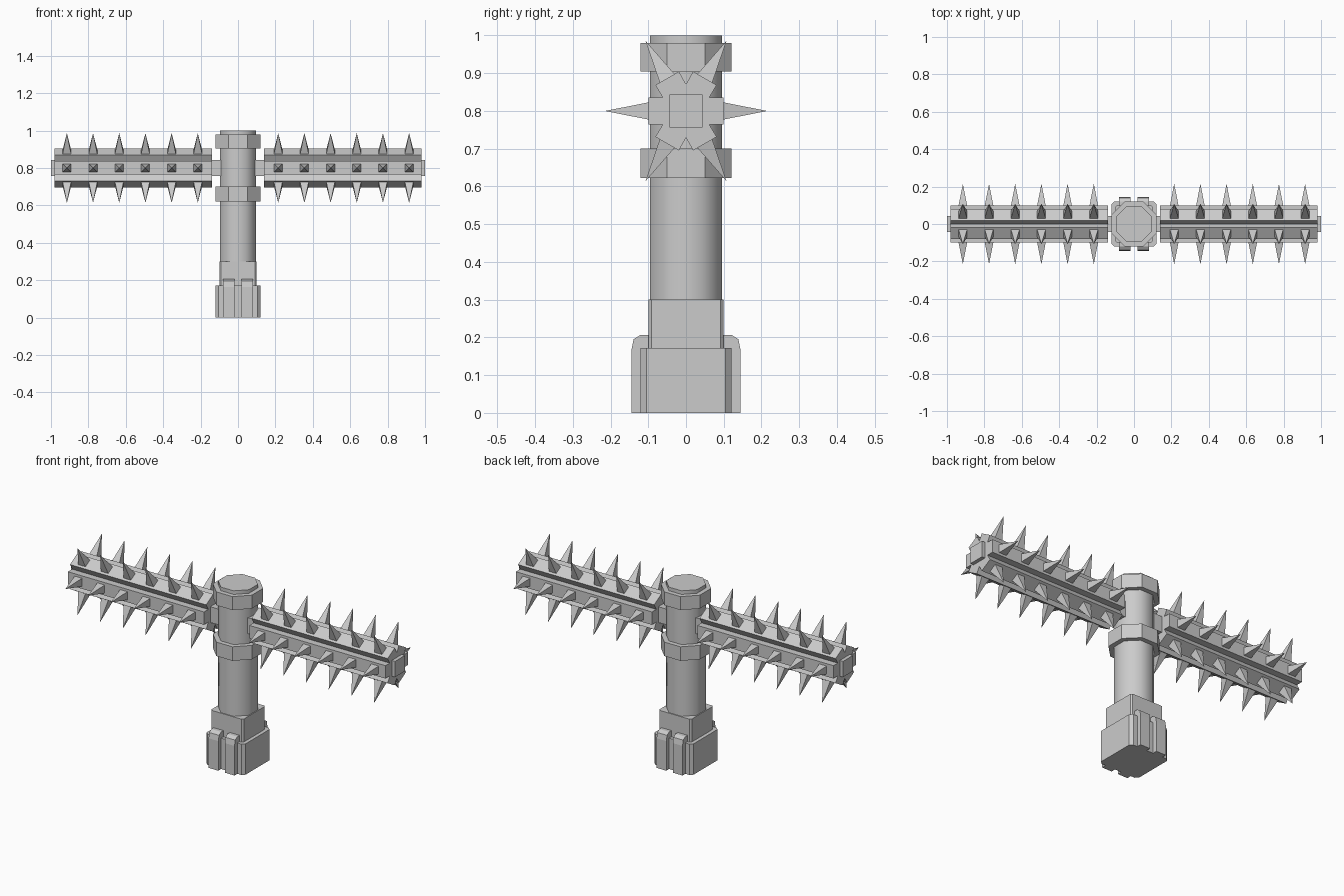
import bpy, bmesh, math
from mathutils import Matrix, Vector

if "Cube" in bpy.data.objects:
    bpy.data.objects.remove(bpy.data.objects["Cube"])


def finish(name, bm, smooth=False):
    bmesh.ops.recalc_face_normals(bm, faces=bm.faces[:])
    me = bpy.data.meshes.new(name)
    bm.to_mesh(me)
    bm.free()
    ob = bpy.data.objects.new(name, me)
    bpy.context.collection.objects.link(ob)
    if smooth:
        bpy.ops.object.select_all(action='DESELECT')
        ob.select_set(True)
        bpy.context.view_layer.objects.active = ob
        bpy.ops.object.shade_smooth_by_angle(angle=math.radians(50))
    return ob


def prism(name, points, vec, smooth=False):
    """Extrude a closed 3D outline along a vector."""
    bm = bmesh.new()
    face = bm.faces.new([bm.verts.new(p) for p in points])
    res = bmesh.ops.extrude_face_region(bm, geom=[face], use_keep_orig=True)
    verts = [g for g in res["geom"] if isinstance(g, bmesh.types.BMVert)]
    bmesh.ops.translate(bm, verts=verts, vec=vec)
    return finish(name, bm, smooth)


def octagon(name, apothem, z0, z1, smooth=False):
    r = apothem / math.cos(math.pi / 8)
    pts = [(r * math.cos((k + .5) * math.pi / 4), r * math.sin((k + .5) * math.pi / 4), z0)
           for k in range(8)]
    return prism(name, pts, (0, 0, z1 - z0), smooth)


def chamfered_block(name, half, cut, z0, z1):
    a, b = half, half - cut
    pts = [(a, -b), (a, b), (b, a), (-b, a), (-a, b), (-a, -b), (-b, -a), (b, -a)]
    return prism(name, [(x, y, z0) for x, y in pts], (0, 0, z1 - z0))


AXIS_Z = 0.80

# post and collars
octagon("post", 0.095, 0.25, 1.0, smooth=True)
octagon("lower_collar", 0.12, 0.622, 0.70)
octagon("upper_collar", 0.12, 0.905, 0.98)

# foot: neck, block and raised straps front to back
chamfered_block("neck", 0.10, 0.008, 0.15, 0.30)
chamfered_block("base_block", 0.12, 0.015, 0.0, 0.172)
strap = [(-.145, 0), (.145, 0), (.145, .165), (.139, .195), (.12, .207),
         (-.12, .207), (-.139, .195), (-.145, .165)]
for side, x0 in (("left", -0.08), ("right", 0.02)):
    prism("base_strap_" + side, [(x0, y, z) for y, z in strap], (0.06, 0, 0))

# square axle through both arms
s = 0.044
prism("axle", [(-1, y, AXIS_Z + z) for y, z in ((-s, -s), (s, -s), (s, s), (-s, s))], (2, 0, 0))

# hexagonal arm section with a V groove at every corner
section = []
for k in range(6):
    a = k * math.pi / 3
    n = Vector((math.cos(a), math.sin(a)))
    t = Vector((-n.y, n.x))
    g = a + math.pi / 6
    section += [n * 0.1 - t * 0.036, n * 0.1 + t * 0.036,
                Vector((math.cos(g), math.sin(g))) * 0.071]

for side, sgn in (("left", -1), ("right", 1)):
    prism("arm_" + side, [(sgn * 0.14, p.x, AXIS_Z + p.y) for p in section],
          (sgn * 0.84, 0, 0))
    # rows of pyramid spikes on the six faces
    bm = bmesh.new()
    for i in range(6):
        x = sgn * (0.215 + 0.14 * i)
        for k in range(6):
            rot = Matrix.Rotation(k * math.pi / 3, 4, 'X')
            place = Matrix.Translation((x, 0, AXIS_Z)) @ rot
            h = 0.023
            base = [bm.verts.new(place @ Vector((dx * h, 0.098, dz * h)))
                    for dx, dz in ((-1, -1), (1, -1), (1, 1), (-1, 1))]
            tip = bm.verts.new(place @ Vector((0, 0.215, 0)))
            bm.faces.new(base)
            for j in range(4):
                bm.faces.new((base[j], base[(j + 1) % 4], tip))
    finish("spikes_" + side, bm)
